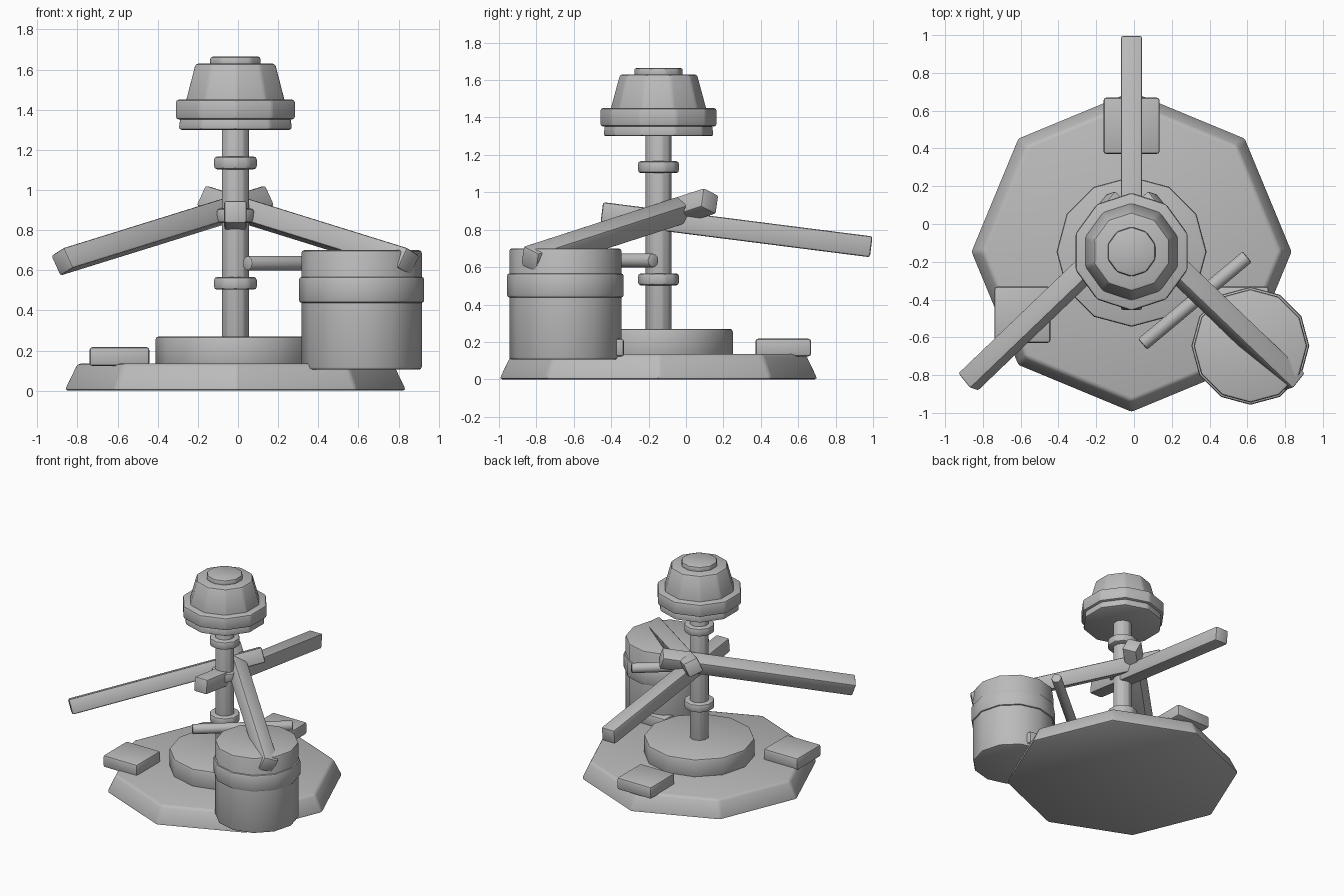
import bpy, bmesh, math
from mathutils import Vector, Matrix

if "Cube" in bpy.data.objects:
    bpy.data.objects.remove(bpy.data.objects["Cube"])

CX, CY = -0.013, -0.147          # main axis of the stand
UP = Vector((0, 0, 1))

grey = bpy.data.materials.new("plain grey")
grey.diffuse_color = (0.5, 0.5, 0.5, 1)
grey.use_nodes = True
grey.node_tree.nodes["Principled BSDF"].inputs["Base Color"].default_value = grey.diffuse_color


def finish(name, bm, matrix, bevel):
    """Soften the hard edges, place the part and smooth the shallow angles."""
    bmesh.ops.recalc_face_normals(bm, faces=bm.faces)
    hard = [e for e in bm.edges if e.calc_face_angle(0) > math.radians(32)]
    bmesh.ops.bevel(bm, geom=hard, offset=bevel, segments=2, profile=0.5,
                    affect='EDGES', clamp_overlap=True)
    bm.transform(matrix)
    me = bpy.data.meshes.new(name)
    bm.to_mesh(me)
    bm.free()
    me.materials.append(grey)
    ob = bpy.data.objects.new(name, me)
    bpy.context.collection.objects.link(ob)
    bpy.ops.object.select_all(action='DESELECT')
    ob.select_set(True)
    bpy.context.view_layer.objects.active = ob
    bpy.ops.object.shade_smooth_by_angle(angle=math.radians(31))
    return ob


def drum(name, sides, r1, r2, z0, z1, x=CX, y=CY, bevel=0.014):
    bm = bmesh.new()
    bmesh.ops.create_cone(bm, cap_ends=True, segments=sides,
                          radius1=r1, radius2=r2, depth=z1 - z0)
    return finish(name, bm, Matrix.Translation((x, y, (z0 + z1) / 2)), bevel)


def frame(centre, along, roll=0.0):
    """Matrix whose local x runs along a direction, with a roll around it."""
    d = Vector(along).normalized()
    s = UP.cross(d).normalized()
    n = d.cross(s)
    c, k = math.cos(roll), math.sin(roll)
    side, top = s * c - n * k, n * c + s * k
    m = Matrix((d, side, top)).transposed().to_4x4()
    m.translation = centre
    return m


def box(name, size, matrix, bevel=0.012):
    bm = bmesh.new()
    bmesh.ops.create_cube(bm, size=1)
    bmesh.ops.scale(bm, vec=size, verts=bm.verts)
    return finish(name, bm, matrix, bevel)


# Base and turntable
drum("base", 8, 0.855, 0.79, 0, 0.135, bevel=0.018)
drum("turntable", 12, 0.397, 0.397, 0.12, 0.27)

# Pole and collars
drum("pole", 10, 0.07, 0.07, 0.25, 1.32, bevel=0.008)
drum("lower_collar", 10, 0.112, 0.112, 0.503, 0.567, bevel=0.016)
drum("middle_collar", 10, 0.098, 0.098, 0.837, 0.907, bevel=0.016)
drum("upper_collar", 10, 0.112, 0.112, 1.103, 1.167, bevel=0.016)

# Head
drum("head_underside", 10, 0.297, 0.287, 1.30, 1.37)
drum("head_rim", 10, 0.312, 0.312, 1.352, 1.45)
drum("head_dome", 10, 0.265, 0.208, 1.42, 1.63)
drum("head_cap", 10, 0.132, 0.132, 1.61, 1.665)

# Blocks on the base, three evenly spaced
for i, a in enumerate((90, 210, 330)):
    a = math.radians(a)
    p = (CX + 0.667 * math.cos(a), CY + 0.667 * math.sin(a), 0.17)
    box(f"foot_block_{i + 1}", (0.297, 0.297, 0.094), Matrix.Translation(p), 0.014)

# Arms: one to the back, two mirrored at the front
box("back_arm", (1.452, 0.112, 0.112), frame((CX, 0.27, 0.80), (0, 1, -0.127)))
for name, sx in (("left_arm", 1), ("right_arm", -1)):
    centre = (CX - sx * 0.362, -0.354, 0.798)
    box(name, (1.43, 0.112, 0.112),
        frame(centre, (sx * 0.998, 0.957, 0.31), sx * math.radians(22)))

# Bucket with band, and the rod beside it
BX, BY = 0.616, -0.645
drum("bucket", 12, 0.30, 0.30, 0.105, 0.70, BX, BY)
drum("bucket_band", 12, 0.312, 0.312, 0.437, 0.567, BX, BY)
bm = bmesh.new()
bmesh.ops.create_cone(bm, cap_ends=True, segments=10, radius1=0.039,
                      radius2=0.039, depth=0.722)
turn = Matrix.Rotation(math.radians(90), 4, 'Y')
finish("rod", bm, frame((0.322, -0.405, 0.635), (0.55, 0.46, 0)) @ turn, 0.01)
